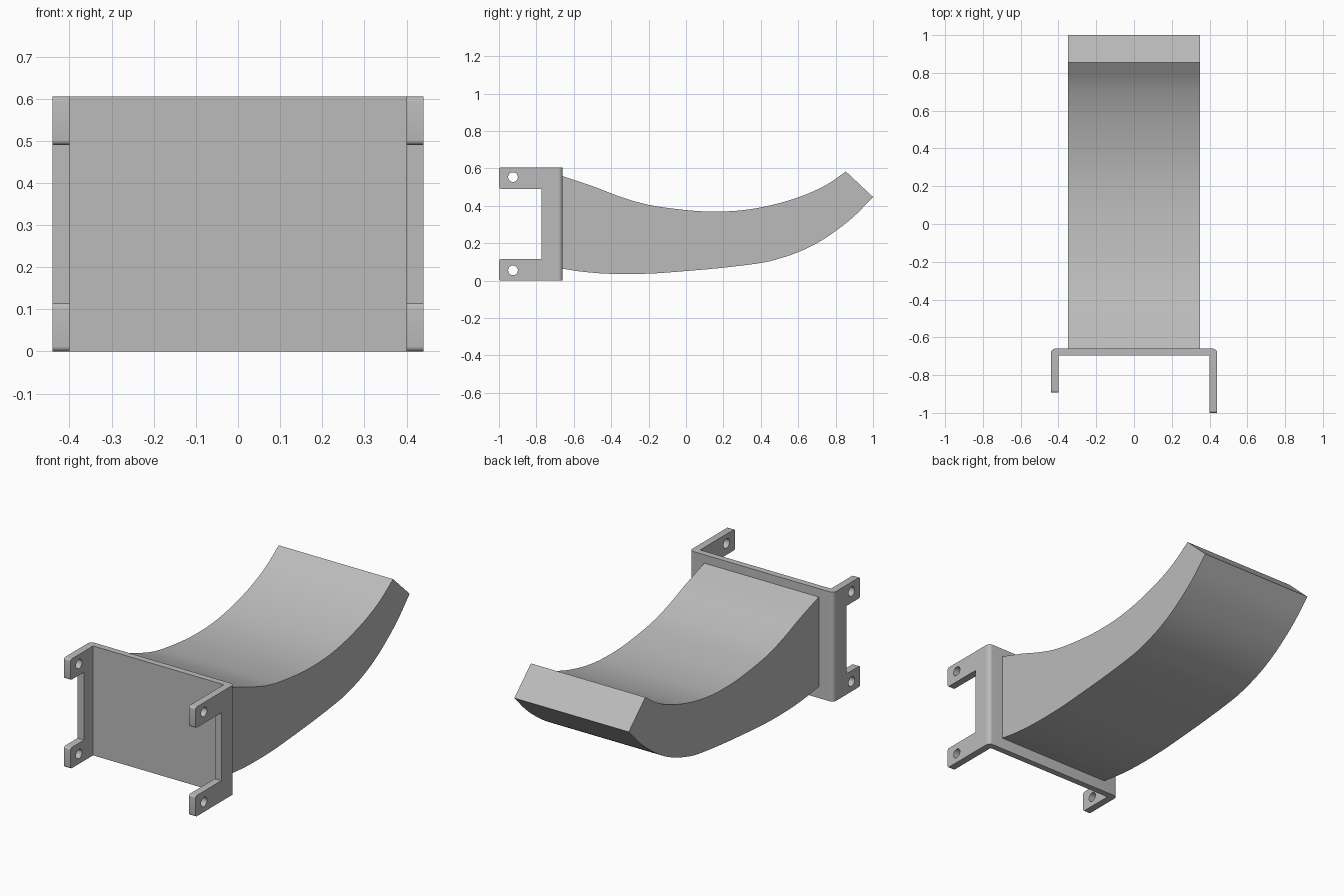
import bpy, bmesh, math
from mathutils import Vector

cube = bpy.data.objects.get("Cube")
if cube:
    bpy.data.objects.remove(cube, do_unlink=True)

grey = bpy.data.materials.new("plain grey")
grey.use_nodes = True
GREY = (0.5, 0.5, 0.5, 1)
grey.diffuse_color = GREY
grey.node_tree.nodes["Principled BSDF"].inputs["Base Color"].default_value = GREY


def rounded(corners, steps=5):
    """Polygon from (a, b, radius) right-angled corners, with round fillets."""
    out = []
    for i, (a, b, r) in enumerate(corners):
        p = Vector((a, b))
        if r == 0:
            out.append(p)
            continue
        to_prev = (Vector(corners[i - 1][:2]) - p).normalized() * r
        to_next = (Vector(corners[(i + 1) % len(corners)][:2]) - p).normalized() * r
        for k in range(steps + 1):
            t = k / steps * math.pi / 2
            out.append(p + to_prev * (1 - math.sin(t)) + to_next * (1 - math.cos(t)))
    return out


def circle(a, b, r, sides=24):
    return [Vector((a + r * math.cos(math.tau * k / sides),
                    b + r * math.sin(math.tau * k / sides))) for k in range(sides)]


def smooth_path(points, steps=5):
    """Catmull-Rom curve through the points."""
    pts = [Vector(p) for p in points]
    pts = [2 * pts[0] - pts[1]] + pts + [2 * pts[-1] - pts[-2]]
    out = []
    for p0, p1, p2, p3 in zip(pts, pts[1:], pts[2:], pts[3:]):
        for k in range(steps):
            t = k / steps
            out.append(0.5 * (2 * p1 + (p2 - p0) * t
                              + (2 * p0 - 5 * p1 + 4 * p2 - p3) * t ** 2
                              + (3 * p1 - p0 - 3 * p2 + p3) * t ** 3))
    return out + [pts[-2]]


def extrude_profile(name, loops, thickness, location, rotation=(0, 0, 0)):
    """Solid from an outline and its holes, centred on the profile plane."""
    curve = bpy.data.curves.new(name, "CURVE")
    curve.dimensions = "2D"
    curve.fill_mode = "BOTH"
    curve.extrude = thickness / 2
    for loop in loops:
        spline = curve.splines.new("POLY")
        spline.points.add(len(loop) - 1)
        for point, co in zip(spline.points, loop):
            point.co = (co.x, co.y, 0, 1)
        spline.use_cyclic_u = True
    obj = bpy.data.objects.new(name, curve)
    bpy.context.collection.objects.link(obj)
    obj.location, obj.rotation_euler = location, rotation
    bpy.ops.object.select_all(action="DESELECT")
    obj.select_set(True)
    bpy.context.view_layer.objects.active = obj
    bpy.ops.object.convert(target="MESH")
    obj = bpy.context.object
    bm = bmesh.new()
    bm.from_mesh(obj.data)
    bmesh.ops.remove_doubles(bm, verts=bm.verts, dist=1e-5)
    bmesh.ops.recalc_face_normals(bm, faces=bm.faces)
    bm.to_mesh(obj.data)
    bm.free()
    obj.data.materials.clear()
    obj.data.materials.append(grey)
    bpy.ops.object.shade_smooth_by_angle(angle=math.radians(30))
    return obj


SIDEWAYS = (math.pi / 2, 0, math.pi / 2)   # profile (a, b) becomes (y, z)
HEIGHT, HALF, WALL = 0.605, 0.44, 0.04
BACK, FRONT = -0.66, -0.695

# Curved scoop body
top = smooth_path([(-0.67, 0.562), (-0.5, 0.505), (-0.35, 0.448), (-0.2, 0.405),
                   (0, 0.377), (0.15, 0.369), (0.3, 0.376), (0.45, 0.402),
                   (0.6, 0.445), (0.74, 0.506), (0.855, 0.583)])
bottom = smooth_path([(1, 0.447), (0.9, 0.345), (0.8, 0.265), (0.7, 0.2),
                      (0.6, 0.152), (0.5, 0.118), (0.4, 0.094), (0.2, 0.069),
                      (0, 0.051), (-0.2, 0.037), (-0.4, 0.036), (-0.55, 0.047),
                      (-0.67, 0.065)])
extrude_profile("curved_body", [top + bottom], 0.7, (0, 0, 0), SIDEWAYS)

# Mounting plate with rounded rear corners
plate = rounded([(-HALF, FRONT, 0), (HALF, FRONT, 0), (HALF, BACK, 0.022), (-HALF, BACK, 0.022)])
extrude_profile("mounting_plate", [plate], HEIGHT, (0, 0, HEIGHT / 2))

# Forked side flanges with bolt holes, the left one longer
for name, side, tip in (("left_flange", 1, -1.0), ("right_flange", -1, -0.893)):
    prong, notch, r = 0.115, -0.773, 0.012
    outline = rounded([(FRONT, 0, 0), (FRONT, HEIGHT, 0), (tip, HEIGHT, r),
                       (tip, HEIGHT - prong, r), (notch, HEIGHT - prong, 0),
                       (notch, prong, 0), (tip, prong, r), (tip, 0, r)])
    holes = [circle(tip + 0.075, z, 0.026) for z in (0.055, HEIGHT - 0.052)]
    extrude_profile(name, [outline] + holes, WALL,
                    (side * (HALF - WALL / 2), 0, 0), SIDEWAYS)
